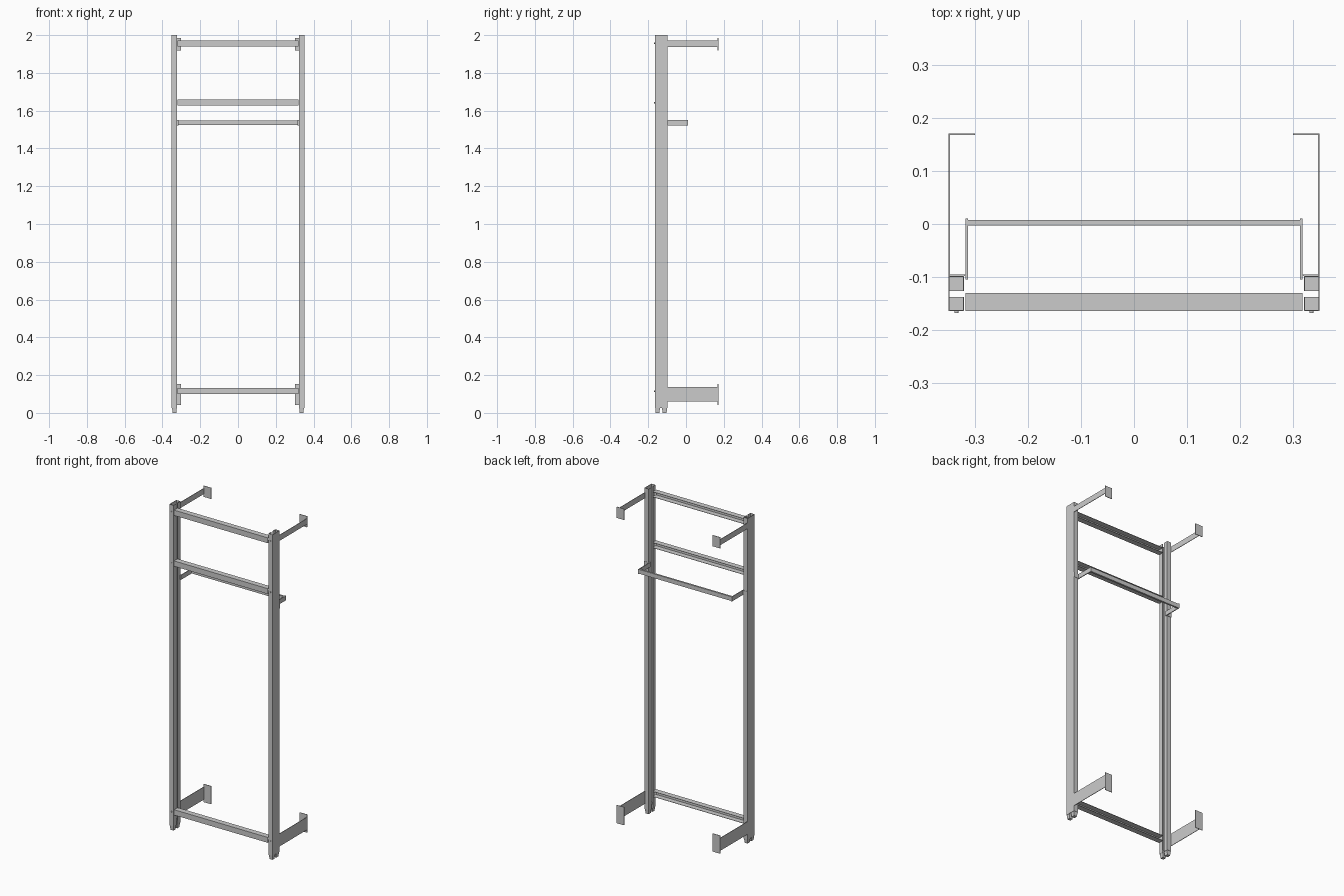
import bpy, bmesh, math
from mathutils import Matrix, Vector

if "Cube" in bpy.data.objects:
    bpy.data.objects.remove(bpy.data.objects["Cube"])

T = 0.002  # sheet thickness


def finish(name, bm):
    bmesh.ops.recalc_face_normals(bm, faces=bm.faces)
    me = bpy.data.meshes.new(name)
    bm.to_mesh(me)
    bm.free()
    ob = bpy.data.objects.new(name, me)
    bpy.context.collection.objects.link(ob)
    return ob


def add_box(bm, x, y, z, taper=1.0):
    lo = Vector((min(x), min(y), min(z)))
    hi = Vector((max(x), max(y), max(z)))
    mid = (lo + hi) / 2
    m = Matrix.Translation(mid) @ Matrix.Diagonal((*(hi - lo), 1))
    for v in bmesh.ops.create_cube(bm, size=1, matrix=m)["verts"]:
        if v.co.z < mid.z:
            v.co.x = mid.x + (v.co.x - mid.x) * taper
            v.co.y = mid.y + (v.co.y - mid.y) * taper


def extrude(name, pts, direction):
    bm = bmesh.new()
    f = bm.faces.new([bm.verts.new(p) for p in pts])
    r = bmesh.ops.extrude_face_region(bm, geom=[f])
    vs = [g for g in r["geom"] if isinstance(g, bmesh.types.BMVert)]
    bmesh.ops.translate(bm, vec=direction, verts=vs)
    if f.is_valid and not any(len(e.link_faces) > 1 for e in f.edges):
        bm.faces.new([v for v in f.verts])
    return finish(name, bm)


XO, XI = 0.351, 0.322       # outer and inner faces of an upright
YF, YB = -0.165, -0.098     # front and back faces of an upright
G1, G2 = -0.138, -0.127     # slot between the lips

for s, side in ((-1, "left"), (1, "right")):
    # lipped channel upright, open toward the middle
    prof = [(XI, G1), (XI, YF), (XO, YF), (XO, YB), (XI, YB), (XI, G2),
            (XI + T, G2), (XI + T, YB - T), (XO - T, YB - T),
            (XO - T, YF + T), (XI + T, YF + T), (XI + T, G1)]
    extrude(side + "_upright", [(s * x, y, 0.027) for x, y in prof], (0, 0, 1.973))

    # paired feet plugged into the channel
    bm = bmesh.new()
    for a, b in ((YF + T, G1), (G2, YB - T)):
        add_box(bm, (s * (XO - T), s * (XI + T)), (a, b), (0.027, 0.045))
        add_box(bm, (s * (XO - T), s * (XI + T)), (a, b), (0, 0.027), 0.8)
    finish(side + "_feet", bm)

    # wall brackets: arm plus turned-in wall flange
    for tag, arm, plate in (("upper", (1.937, 1.972), (1.918, 1.986)),
                            ("lower", (0.06, 0.138), (0.043, 0.154))):
        bm = bmesh.new()
        add_box(bm, (s * XO, s * (XO - 0.003)), (YB - T, 0.171), arm)
        add_box(bm, (s * XO, s * 0.301), (0.168, 0.171), plate)
        finish(f"{side}_{tag}_wall_bracket", bm)

    # hanging rail arm with mounting tab
    bm = bmesh.new()
    add_box(bm, (s * 0.319, s * 0.314), (-0.105, 0.010), (1.522, 1.55))
    add_box(bm, (s * XO, s * 0.314), (YB, YB + T), (1.522, 1.55))
    finish(side + "_rail_arm", bm)

    # bolt heads on the front of the upright
    bm = bmesh.new()
    for z in (0.115, 1.643, 1.957):
        m = Matrix.Translation((s * 0.336, YF - 0.0015, z)) @ Matrix.Rotation(math.pi / 2, 4, 'X')
        bmesh.ops.create_cone(bm, cap_ends=True, segments=12, radius1=0.004,
                              radius2=0.004, depth=0.004, matrix=m)
    finish(side + "_bolts", bm)

# cross bars: channels open at the back
for name, z0, z1 in (("bottom_cross_bar", 0.099, 0.132),
                     ("middle_cross_bar", 1.627, 1.66),
                     ("top_cross_bar", 1.939, 1.972)):
    yb = -0.131
    prof = [(yb, z0), (YF, z0), (YF, z1), (yb, z1), (yb, z1 - T),
            (YF + T, z1 - T), (YF + T, z0 + T), (yb, z0 + T)]
    extrude(name, [(-0.319, y, z) for y, z in prof], (0.638, 0, 0))

# hanging rail
bm = bmesh.new()
add_box(bm, (-0.315, 0.315), (-0.003, 0.008), (1.523, 1.549))
finish("hanging_rail", bm)
